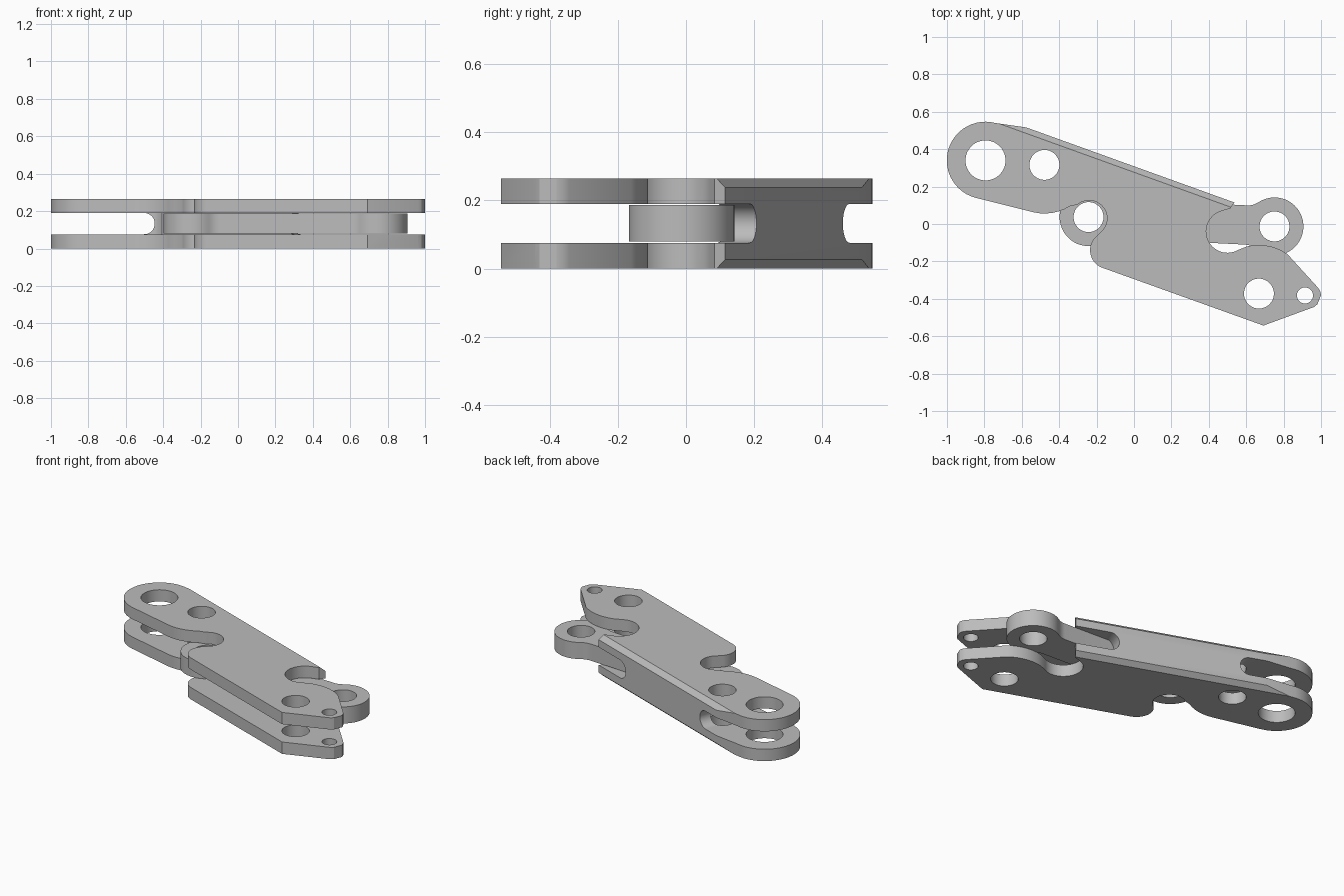
import bpy, bmesh
from math import sin, cos, radians, atan2, sqrt, pi
from mathutils import Vector, Matrix

if "Cube" in bpy.data.objects:
    bpy.data.objects.remove(bpy.data.objects["Cube"])

HEIGHT, GAP_LOW, GAP_HIGH = 0.265, 0.076, 0.19
metal = bpy.data.materials.new("grey_metal")
metal.use_nodes = True
metal.diffuse_color = (0.5, 0.5, 0.5, 1)
metal.node_tree.nodes["Principled BSDF"].inputs["Base Color"].default_value = (0.5, 0.5, 0.5, 1)


def arc(cx, cy, r, start, end):
    n = max(3, int(abs(end - start) / 7))
    angles = [radians(start + (end - start) * i / n) for i in range(n + 1)]
    return [(cx + r * cos(a), cy + r * sin(a)) for a in angles]


def circle(cx, cy, r):
    return arc(cx, cy, r, 0, 360)[:-1]


def prism(name, loops, low, high, matrix=Matrix()):
    """Extrude an outline, with any holes, from low to high."""
    bm = bmesh.new()
    for loop in loops:
        verts = [bm.verts.new((x, y, low)) for x, y in loop]
        for a, b in zip(verts, verts[1:] + verts[:1]):
            bm.edges.new((a, b))
    bmesh.ops.triangle_fill(bm, edges=bm.edges[:], use_beauty=True)
    top = bmesh.ops.extrude_face_region(bm, geom=bm.faces[:])["geom"]
    bmesh.ops.translate(bm, vec=(0, 0, high - low),
                        verts=[g for g in top if isinstance(g, bmesh.types.BMVert)])
    bmesh.ops.transform(bm, matrix=matrix, verts=bm.verts)
    bmesh.ops.recalc_face_normals(bm, faces=bm.faces)
    mesh = bpy.data.meshes.new(name)
    bm.to_mesh(mesh)
    bm.free()
    mesh.materials.append(metal)
    obj = bpy.data.objects.new(name, mesh)
    bpy.context.collection.objects.link(obj)
    return obj


def select(obj):
    bpy.ops.object.select_all(action='DESELECT')
    obj.select_set(True)
    bpy.context.view_layer.objects.active = obj


def cut(obj, cutter):
    select(obj)
    mod = obj.modifiers.new("cut", 'BOOLEAN')
    mod.operation, mod.solver, mod.object = 'DIFFERENCE', 'EXACT', cutter
    bpy.ops.object.modifier_apply(modifier=mod.name)
    bpy.data.objects.remove(cutter)


# Arm body: full-height outline with pin holes
wall_start, wall_end = Vector((-0.575, 0.516, 0)), Vector((0.537, 0.115, 0))
outline = [wall_end.xy[:], (0.515, 0.083)]
outline += arc(0.5, -0.04, 0.114, 108, 300)        # link pocket
outline += arc(0.668, -0.372, 0.26, 105, 54)       # boss over the end pin
outline += [(0.985, -0.342), (0.997, -0.362), (1.0, -0.38), (0.98, -0.43), (0.962, -0.444)]
outline += [(0.692, -0.543)]
outline += arc(-0.135, -0.14, 0.1, 250, 140)       # rounded lower corner
outline += arc(-0.24, 0.03, 0.096, -40, 130)       # notch at the link pin
outline += arc(-0.479, 0.316, 0.26, 302, 257)      # boss under the second pin
outline += arc(-0.794, 0.34, 0.207, 255, 75)       # main eye
outline += [wall_start.xy[:]]
holes = [circle(-0.794, 0.34, 0.107), circle(-0.479, 0.316, 0.08),
         circle(0.668, -0.372, 0.08), circle(0.914, -0.382, 0.043)]
body = prism("arm_body", [outline] + holes, 0, HEIGHT)

# Frame of the back wall: u along the wall, v outwards
along = (wall_end - wall_start).normalized()
wall_length = (wall_end - wall_start).length
outward = Vector((-along.y, along.x, 0))
up = Vector((0, 0, 1))


def frame(a, b, c):
    m = Matrix((a, b, c)).transposed().to_4x4()
    m.translation = wall_start
    return m


# Chamfers along both long edges of the back wall
for edge, inside in ((HEIGHT, HEIGHT - 0.027), (0, 0.027)):
    step = edge - inside
    wedge = [(-0.03 - 0.03, edge + step), (0.03, inside - step), (0.03, edge + step)]
    cut(body, prism("chamfer_cutter", [wedge], -0.5, wall_length + 0.2, frame(outward, up, along)))

# Space between the plates, in front of the wall
wall = 0.1
space = [(-1, GAP_LOW), (2, GAP_LOW), (2, GAP_HIGH), (-1, GAP_HIGH)]
cut(body, prism("space_cutter", [space], -2, -wall, frame(along, up, outward)))

# Round-ended slots through both ends of the wall
mid, radius = (GAP_LOW + GAP_HIGH) / 2, (GAP_HIGH - GAP_LOW) / 2
left_tip, right_tip = 0.165, 0.912
left_slot = arc(left_tip - radius, mid, radius, -90, 90) + [(-1, GAP_HIGH), (-1, GAP_LOW)]
right_slot = arc(right_tip + radius, mid, radius, 90, 270) + [(2, GAP_LOW), (2, GAP_HIGH)]
for slot in (left_slot, right_slot):
    cut(body, prism("slot_cutter", [slot], -wall - 0.02, 0.3, frame(along, up, outward)))

# Inner link: two eyes joined by a filleted neck
pin_a, pin_b = Vector((-0.243, 0.037, 0)), Vector((0.751, -0.013, 0))
length = (pin_b - pin_a).length
eye, neck, fillet = 0.155, 0.105, 0.1
reach = sqrt((eye + fillet) ** 2 - (neck + fillet) ** 2)
turn = atan2(neck + fillet, reach) * 180 / pi
side = neck + fillet
link_outline = arc(0, 0, eye, turn, 360 - turn)
link_outline += arc(reach, -side, fillet, 180 - turn, 90)
link_outline += arc(length - reach, -side, fillet, 90, turn)
link_outline += arc(length, 0, eye, turn - 180, 180 - turn)
link_outline += arc(length - reach, side, fillet, -turn, -90)
link_outline += arc(reach, side, fillet, -90, turn - 180)
# Drop doubled points where neighbouring arcs meet
link_outline = [p for i, p in enumerate(link_outline)
                if (Vector(p) - Vector(link_outline[i - 1])).length > 0.001]
direction = pin_b - pin_a
place = Matrix.Translation(pin_a) @ Matrix.Rotation(atan2(direction.y, direction.x), 4, 'Z')
link = prism("inner_link", [link_outline, circle(0, 0, 0.08), circle(length, 0, 0.08)],
             0.08, 0.186, place)

for obj in (body, link):
    select(obj)
    bpy.ops.object.shade_smooth_by_angle(angle=radians(25))
